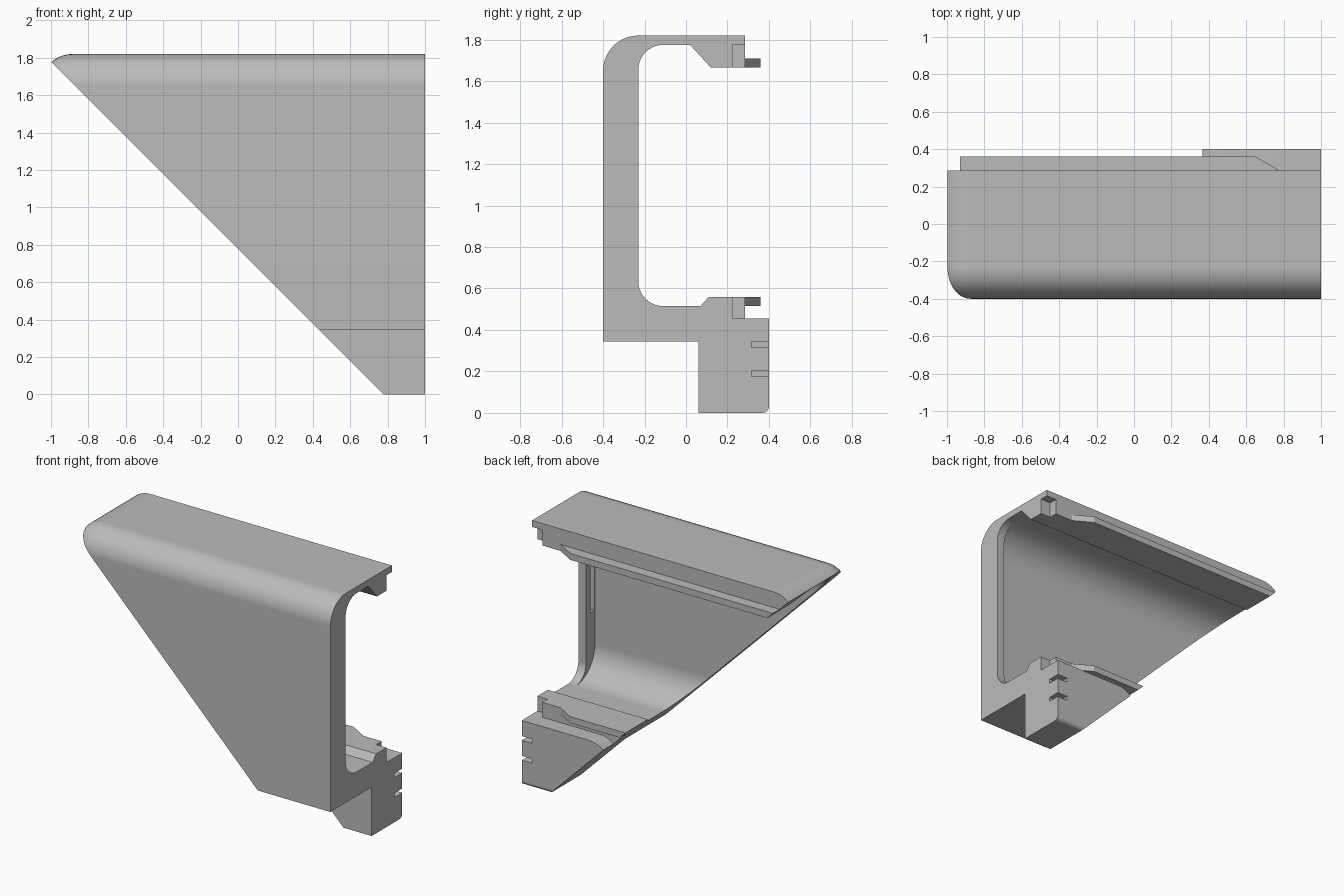
import bpy, bmesh, math
from mathutils import Vector

cube = bpy.data.objects.get("Cube")
if cube:
    bpy.data.objects.remove(cube, do_unlink=True)

grey = bpy.data.materials.new("plain_grey")
grey.use_nodes = True
GREY = (0.5, 0.5, 0.5, 1)
grey.diffuse_color = GREY
grey.node_tree.nodes["Principled BSDF"].inputs["Base Color"].default_value = GREY


def arc(cu, cv, r, start, end, n=10):
    angles = [math.radians(start + (end - start) * i / n) for i in range(n + 1)]
    return [(cu + r * math.cos(a), cv + r * math.sin(a)) for a in angles]


def prism(name, pts, lo, hi, axis="x", rounded=None, radius=0.0, segments=10):
    """Extrude a 2D profile along an axis, rounding edges chosen by a rule."""
    place = {"x": lambda u, v, w: (w, u, v),
             "y": lambda u, v, w: (u, w, v),
             "z": lambda u, v, w: (u, v, w)}[axis]
    bm = bmesh.new()
    face = bm.faces.new([bm.verts.new(place(u, v, lo)) for u, v in pts])
    new = bmesh.ops.extrude_face_region(bm, geom=[face])["geom"]
    shift = Vector(place(0, 0, hi - lo))
    bmesh.ops.translate(bm, vec=shift, verts=[g for g in new if isinstance(g, bmesh.types.BMVert)])
    bmesh.ops.recalc_face_normals(bm, faces=bm.faces[:])
    if rounded:
        edges = [e for e in bm.edges if rounded(e)]
        bmesh.ops.bevel(bm, geom=edges, offset=radius, segments=segments,
                        profile=0.5, affect="EDGES")
    mesh = bpy.data.meshes.new(name)
    bm.to_mesh(mesh)
    bm.free()
    mesh.materials.append(grey)
    obj = bpy.data.objects.new(name, mesh)
    bpy.context.collection.objects.link(obj)
    return obj


def box(name, x, y, z, **kw):
    return prism(name, [(y[0], z[0]), (y[1], z[0]), (y[1], z[1]), (y[0], z[1])], *x, **kw)


def combine(target, tool, operation="DIFFERENCE"):
    mod = target.modifiers.new(operation.title(), "BOOLEAN")
    mod.operation, mod.solver, mod.object = operation, "EXACT", tool
    bpy.context.view_layer.objects.active = target
    bpy.ops.object.modifier_apply(modifier=mod.name)
    bpy.data.objects.remove(tool, do_unlink=True)


# C-shaped body with hooked rails at its two free ends
profile = [(-.6, .345), (.285, .345), (.285, .515), (.36, .515), (.36, .56), (.11, .56), (.07, .515)]
profile += arc(-.11, .635, .12, 270, 180) + arc(-.11, 1.655, .12, 180, 90)
profile += [(.02, 1.775), (.12, 1.665), (.36, 1.665), (.36, 1.71), (.285, 1.71), (.285, 2), (-.6, 2)]
body = prism("corner_bracket", profile, -1.2, 1)

# Rounded outer shell: the three edges meeting at the front top corner
corner = Vector((-1.055, -.4, 1.82))
shell = box("shell", (-1.055, 1.5), (-.4, 1), (-1, 1.82), radius=.17,
            rounded=lambda e: any((v.co - corner).length < .001 for v in e.verts))
combine(body, shell, "INTERSECT")

# Thinner wall behind the end rim, with a slot in the rim
pocket = arc(-.11, .735, .22, 270, 180) + arc(-.11, 1.555, .22, 180, 90)
combine(body, prism("wall_pocket", pocket, -1.3, .94))
combine(body, box("rim_slot", (.9, .97), (-.325, -.28), (.97, 1.32)))

# Rail ends: tapered lips and a recess at the open end
taper = [(.65, .36), (.78, .285), (1.1, .285), (1.1, .5), (.65, .5)]
for low, high in ((.5, .6), (1.6, 1.72)):
    combine(body, prism("lip_taper", taper, low, high, "z"))
for low, high in ((.455, .6), (1.6, 1.775)):
    combine(body, box("end_recess", (.92, 1.1), (.225, .5), (low, high)))

# Foot block with a rounded upper shoulder and softened lower back edge
side = [(.3, 0), (1, 0), (1, .455)] + arc(.475, .285, .17, 90, 180)
foot = prism("foot_block", side, .06, .4, "y", radius=.03, segments=4,
             rounded=lambda e: all(v.co.y > .39 and v.co.z < .01 for v in e.verts))
for z in (.175, .315):
    combine(foot, box("foot_notch", (.92, 1.1), (.315, .5), (z, z + .03)))
combine(body, foot, "UNION")

# Diagonal mitre across the whole part
combine(body, prism("mitre", [(-2, 2.78), (-2, -1), (1.78, -1)], -1, 1, "y"))

# Smooth the fillets while keeping flat faces and edges crisp
bpy.ops.object.select_all(action="DESELECT")
body.select_set(True)
bpy.context.view_layer.objects.active = body
bpy.ops.object.shade_smooth_by_angle(angle=math.radians(25))
weighted = body.modifiers.new("Weighted normals", "WEIGHTED_NORMAL")
weighted.keep_sharp = True
